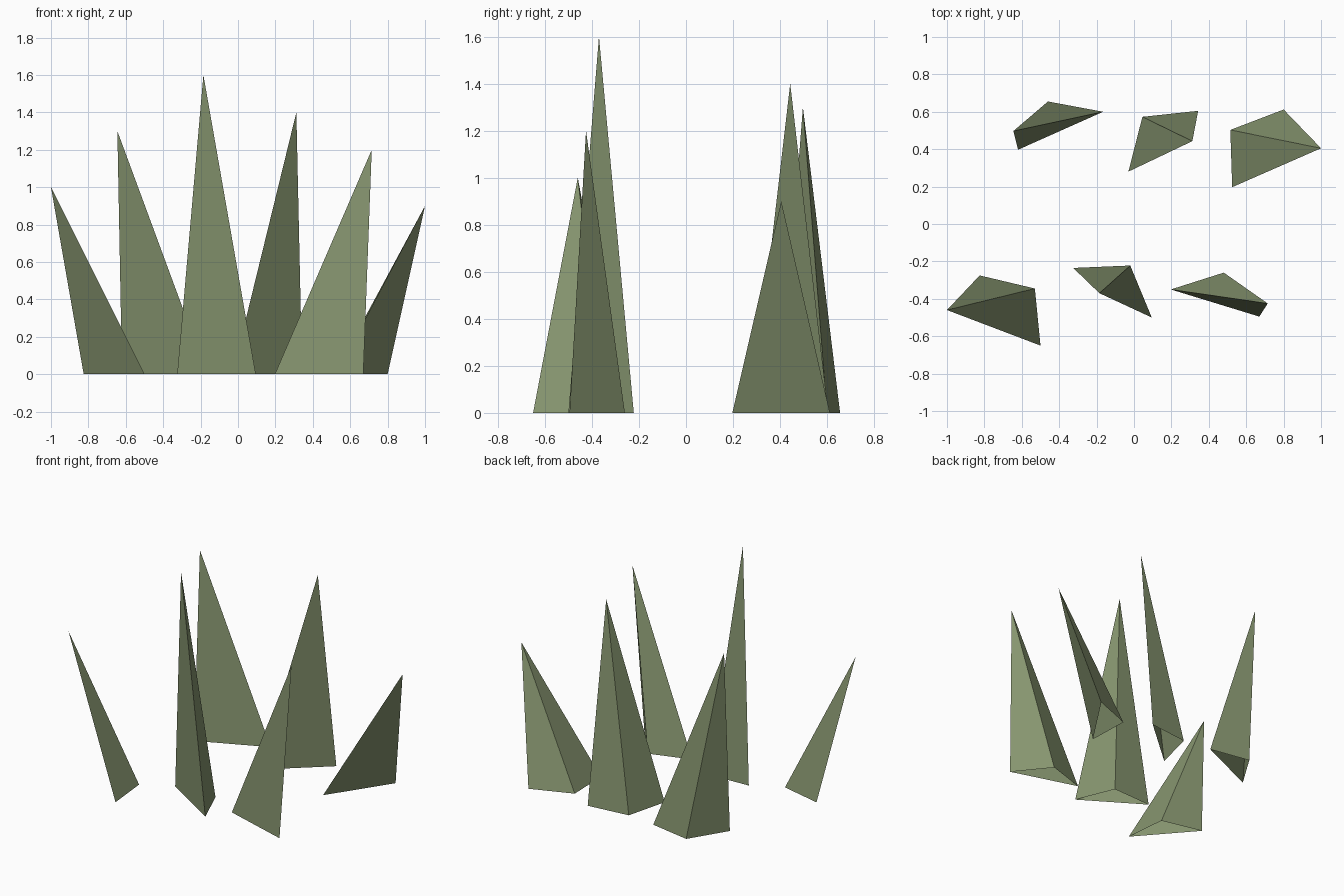
import bpy
import bmesh

if "Cube" in bpy.data.objects:
    bpy.data.objects.remove(bpy.data.objects["Cube"])

leaf_mat = bpy.data.materials.new("grass_green")
leaf_mat.diffuse_color = (0.24, 0.30, 0.16, 1.0)
leaf_mat.use_nodes = True
leaf_mat.node_tree.nodes["Principled BSDF"].inputs["Base Color"].default_value = leaf_mat.diffuse_color


def blade(name, apex, base):
    """Three-sided open-bottomed blade leaning from a ground triangle to its tip."""
    bm = bmesh.new()
    tip = bm.verts.new(apex)
    ring = [bm.verts.new((x, y, 0)) for x, y in base]  # counter-clockwise
    for i in range(3):
        bm.faces.new((ring[i], ring[(i + 1) % 3], tip))
    mesh = bpy.data.meshes.new(name)
    bm.to_mesh(mesh)
    bm.free()
    mesh.materials.append(leaf_mat)
    obj = bpy.data.objects.new(name, mesh)
    bpy.context.collection.objects.link(obj)


# Front row
blade("front_left_blade", (-1.0, -0.46, 1.0),
      [(-0.825, -0.275), (-0.50, -0.65), (-0.53, -0.345)])
blade("front_middle_blade", (-0.185, -0.37, 1.6),
      [(-0.325, -0.235), (0.095, -0.50), (-0.02, -0.222)])
blade("front_right_blade", (0.715, -0.425, 1.2),
      [(0.197, -0.35), (0.67, -0.495), (0.48, -0.26)])

# Back row
blade("back_left_blade", (-0.645, 0.497, 1.3),
      [(-0.62, 0.397), (-0.165, 0.60), (-0.46, 0.655)])
blade("back_middle_blade", (0.312, 0.443, 1.4),
      [(-0.03, 0.28), (0.343, 0.605), (0.045, 0.573)])
blade("back_right_blade", (1.0, 0.405, 0.9),
      [(0.525, 0.197), (0.80, 0.612), (0.515, 0.503)])
